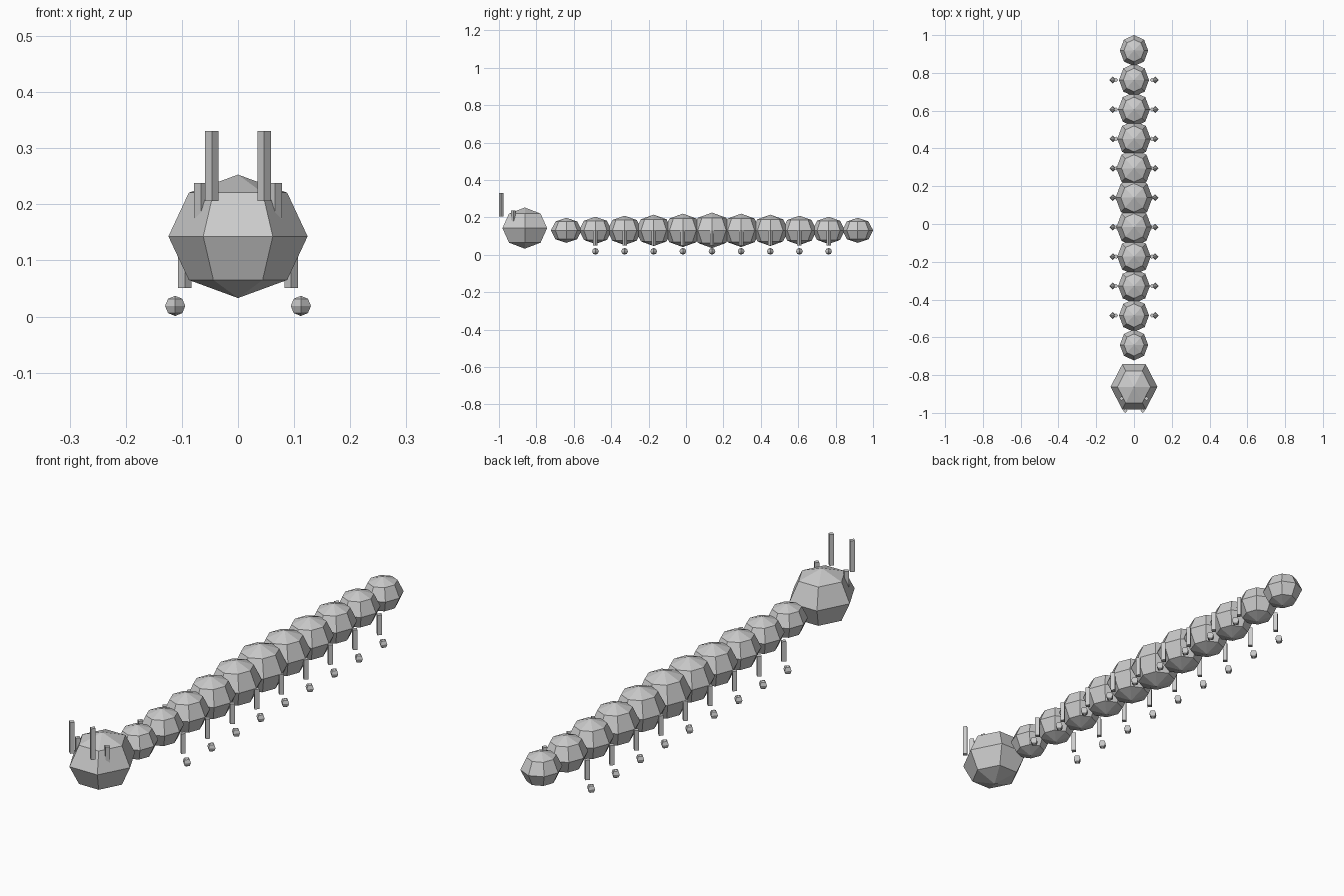
import bpy, bmesh, math

if "Cube" in bpy.data.objects:
    bpy.data.objects.remove(bpy.data.objects["Cube"])


def finish(bm, name):
    bmesh.ops.recalc_face_normals(bm, faces=bm.faces)
    me = bpy.data.meshes.new(name)
    bm.to_mesh(me)
    bm.free()
    ob = bpy.data.objects.new(name, me)
    bpy.context.collection.objects.link(ob)
    return ob


def ball(name, centre, radii, sides, rings=4):
    """Low-poly globe with a corner on the x axis."""
    bm = bmesh.new()
    cx, cy, cz = centre
    rx, ry, rz = radii
    top = bm.verts.new((cx, cy, cz + rz))
    bottom = bm.verts.new((cx, cy, cz - rz))
    loops = []
    for k in range(1, rings):
        t = math.pi * k / rings
        loops.append([bm.verts.new((cx + rx * math.sin(t) * math.cos(math.tau * s / sides),
                                    cy + ry * math.sin(t) * math.sin(math.tau * s / sides),
                                    cz + rz * math.cos(t))) for s in range(sides)])
    for s in range(sides):
        n = (s + 1) % sides
        bm.faces.new((top, loops[0][s], loops[0][n]))
        bm.faces.new((bottom, loops[-1][n], loops[-1][s]))
        for a, b in zip(loops, loops[1:]):
            bm.faces.new((a[s], b[s], b[n], a[n]))
    return finish(bm, name)


def rod(name, x, y, z0, z1, r=0.012, sides=4):
    """Upright rod with a corner on the x axis."""
    bm = bmesh.new()
    low, high = [[bm.verts.new((x + r * math.cos(math.tau * s / sides),
                                y + r * math.sin(math.tau * s / sides), z))
                  for s in range(sides)] for z in (z0, z1)]
    for s in range(sides):
        n = (s + 1) % sides
        bm.faces.new((low[s], low[n], high[n], high[s]))
    bm.faces.new(low[::-1])
    bm.faces.new(high)
    return finish(bm, name)


# Head with antennae and eye stubs
ball("head", (0, -0.862, 0.143), (0.124, 0.138, 0.11), 6)
for side, label in ((-1, "left"), (1, "right")):
    rod(f"antenna_{label}", side * 0.0465, -0.988, 0.206, 0.331)
    rod(f"eye_{label}", side * 0.066, -0.923, 0.17, 0.238)

# Body segments, fattest in the middle, with legs on all but the end ones
for i in range(11):
    y = -0.64 + 0.1558 * i
    f = 1 - abs(i - 5) / 5
    ball(f"body_segment_{i}", (0, y, 0.131),
         (0.075 + 0.023 * f, 0.0822 + 0.0246 * f, 0.067 + 0.028 * f), 8)
    if 0 < i < 10:
        for side, label in ((-1, "left"), (1, "right")):
            rod(f"leg_{label}_{i}", side * 0.0945, y, 0.051, 0.131)
            ball(f"foot_{label}_{i}", (side * 0.112, y, 0.019), (0.018, 0.018, 0.018), 4)
